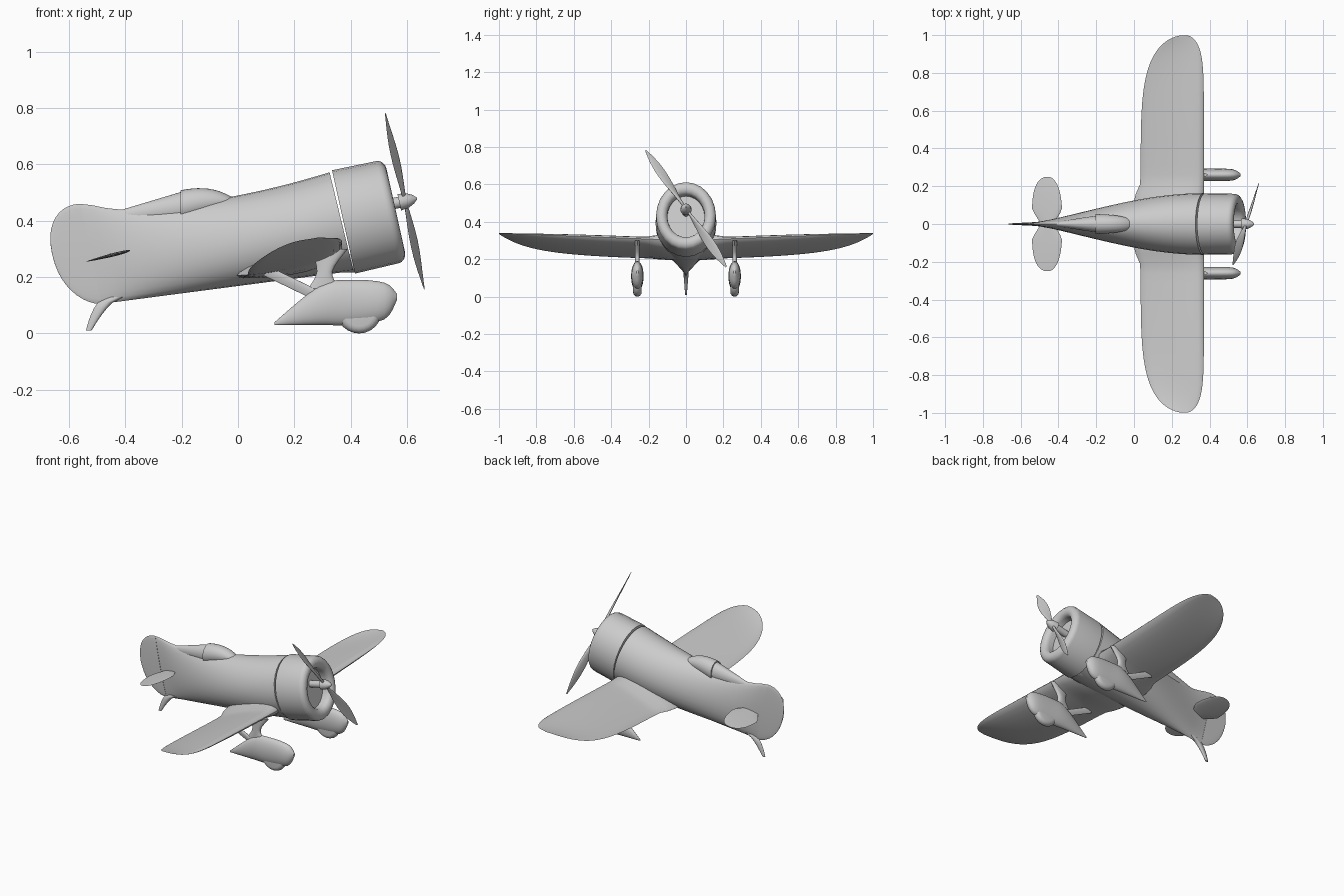
import bpy
import bmesh
from math import sin, cos, pi, exp, radians, sqrt
from mathutils import Vector

if "Cube" in bpy.data.objects:
    bpy.data.objects.remove(bpy.data.objects["Cube"], do_unlink=True)

shade = (0.6, 0.6, 0.6, 1)
grey = bpy.data.materials.new("light_grey")
grey.use_nodes = True
grey.diffuse_color = shade
grey.node_tree.nodes["Principled BSDF"].inputs["Base Color"].default_value = shade


def steps(count):
    """Even fractions from zero to one."""
    return [i / count for i in range(count + 1)]


def turn(count):
    """Angles around a full circle."""
    return [2 * pi * i / count for i in range(count)]


def smooth(rows, count=4):
    """Fill in rows of numbers with a smooth curve through them."""
    result = []
    for i in range(len(rows) - 1):
        before, after = rows[max(i - 1, 0)], rows[min(i + 2, len(rows) - 1)]
        for t in steps(count)[:-1]:
            row = []
            for p, q, r, s in zip(before, rows[i], rows[i + 1], after):
                bend = (2 * p - 5 * q + 4 * r - s) * t + (3 * q - p - 3 * r + s) * t * t
                row.append(q + (r - p + bend) * t / 2)
            result.append(row)
    return result + [rows[-1]]


def loft(name, rings, angle=40):
    """Skin a list of equal rings and close both ends."""
    bm = bmesh.new()
    loops = [[bm.verts.new(point) for point in ring] for ring in rings]
    for near, far in zip(loops, loops[1:]):
        for i in range(len(near)):
            bm.faces.new((near[i - 1], near[i], far[i], far[i - 1]))
    bm.faces.new(loops[0])
    bm.faces.new(loops[-1])
    bmesh.ops.recalc_face_normals(bm, faces=bm.faces)
    mesh = bpy.data.meshes.new(name)
    bm.to_mesh(mesh)
    bm.free()
    mesh.materials.append(grey)
    part = bpy.data.objects.new(name, mesh)
    bpy.context.collection.objects.link(part)
    bpy.ops.object.select_all(action="DESELECT")
    part.select_set(True)
    bpy.context.view_layer.objects.active = part
    bpy.ops.object.shade_smooth_by_angle(angle=radians(angle))


def hoop(top_x, top_z, low_x, low_z, width, narrow=0, y=0):
    """Egg-shaped section between a top and a bottom point."""
    top, low = Vector((top_x, y, top_z)), Vector((low_x, y, low_z))
    return [low.lerp(top, (1 + cos(a)) / 2) + SIDE * (width * sin(a) * (1 - narrow * cos(a)))
            for a in turn(28)]


def foil(lead, trail, thick, normal):
    """Airfoil section from the leading to the trailing edge."""
    ring = []
    for a in turn(20):
        chord = (1 - cos(a)) / 2
        ring.append(lead.lerp(trail, chord) + normal * (thick * sin(a) * (5 - 3 * chord) / 8))
    return ring


def disc(center, along, wide, tall):
    """Oval section square to the thrust axis."""
    return [center + AXIS * along + RISE * (tall * cos(a)) + SIDE * (wide * sin(a)) for a in turn(24)]


# Thrust axis, tilted nose-up
tilt = radians(12.5)
AXIS = Vector((cos(tilt), 0, sin(tilt)))
RISE = Vector((-sin(tilt), 0, cos(tilt)))
SIDE = Vector((0, 1, 0))
UP = Vector((0, 0, 1))

# Fuselage swelling forward from the knife-edge fin
sections = []
for t in steps(20):
    fin = exp(-(10 * t) ** 2)
    top = 0.435 + 0.137 * t * t + 0.025 * fin
    width = 0.008 + 0.155 * sin(pi / 2 * t ** 1.15)
    sections.append(hoop(0.885 * t - 0.56, top, 0.895 * t - 0.485, 0.105 + 0.117 * t,
                         width, 0.3 * (1 - t) * (1 - fin)))
loft("fuselage", sections)

# Rudder as half an oval behind the slanted hinge line
sections = []
for t in steps(10):
    reach, half = sin(t * pi / 2), max(cos(t * pi / 2), 0.02) ** 0.9
    x = -0.522 - 0.138 * reach
    sections.append(hoop(x - 0.038 * half, 0.282 + 0.178 * half,
                         x + 0.038 * half, 0.282 - 0.178 * half, 0.01 - 0.007 * reach))
loft("rudder", sections)

# Spine fairing and the rounded canopy in front of it
loft("spine", [hoop(0.22 * t - 0.42, 0.437 + 0.066 * t, 0.22 * t - 0.41, 0.39, 0.012 + 0.033 * t)
               for t in steps(4)])
sections = []
for t in steps(10):
    x, top = 0.2 * t - 0.205, 0.508 + 0.04 * t * (1 - t) - 0.035 * t ** 3
    sections.append(hoop(x, top, x, 0.39 + 0.06 * t, 0.01 + 0.042 * sqrt(1 - t * t)))
loft("canopy", sections)

# Cowling with a rolled lip and a recessed front
nose = Vector((0.56, 0, 0.437))
profile = [(-0.19, 0.15), (-0.19, 0.162)]
profile += [(0.03 * sin(pi * t) - 0.03, 0.13 + 0.03 * cos(pi * t)) for t in steps(8)]
profile += [(-0.06, 0.1), (-0.06, 0.05)]
loft("cowling", [disc(nose, along, wide, wide * 1.16) for along, wide in profile])

# Intake under the cowling
loft("belly_intake", [hoop(x, 0.28, x + 0.01, 0.217, 0.03) for x in (0.36, 0.41)])

# Propeller with two twisted blades
hub = Vector((0.592, 0, 0.47))
profile = [(-0.1, 0.02), (-0.02, 0.02), (-0.02, 0.03), (0.01, 0.026), (0.03, 0.016), (0.045, 0.003)]
loft("spinner", [disc(hub, along, wide, wide) for along, wide in profile])
lean = radians(34)
for label, sign in (("upper", 1), ("lower", -1)):
    outward = (RISE * cos(lean) - SIDE * sin(lean)) * sign
    sections = []
    for t in steps(12):
        pitch = radians(45 - 30 * t)
        chord = AXIS.cross(outward) * cos(pitch) + AXIS * sin(pitch)
        half = chord * (0.004 + 0.024 * sin(pi * t ** 1.3))
        middle = hub + outward * (0.385 * t)
        sections.append(foil(middle + half, middle - half, 0.018 - 0.015 * t, chord.cross(outward)))
    loft(label + "_propeller_blade", sections)

# Tail skid, raked backward
sections = []
for t in steps(6):
    x, z = -0.43 - 0.1 * sqrt(t), 0.13 - 0.12 * t
    half = Vector((0.03 - 0.02 * t, 0, 0))
    sections.append(foil(Vector((x, 0, z)) + half, Vector((x, 0, z)) - half, 0.03 - 0.02 * t, SIDE))
loft("tail_skid", sections)

for label, side in (("left", 1), ("right", -1)):
    # Wing with rounded tip, rising trailing edge and root fillet
    sections = []
    for t in steps(28):
        y = 0.05 + 0.949 * sin(t * pi / 2)
        fillet = exp(-(5.5 * y) ** 6)
        lead = Vector((0.27 + 0.1 * sqrt(1 - y ** 12), side * y, 0.3 + 0.04 * y))
        trail = Vector((0.27 - 0.235 * sqrt(1 - y ** 6) - 0.04 * fillet, side * y,
                        0.205 + 0.06 * y * y + 0.07 * y ** 8))
        sections.append(foil(lead, trail, 0.06 * (1 - y ** 4) + 0.05 * fillet, UP))
    loft(label + "_wing", sections, 50)

    # Tailplane, an egg-shaped plate following the slope of the body
    sections = []
    for t in steps(14):
        span = 0.998 * sin(t * pi / 2)
        root = min(1, 0.4 + 2 * span)
        edges = (0.075 * root * sqrt(1 - span ** 3) - 0.455, -0.46 - 0.08 * root * sqrt(1 - span ** 4))
        lead, trail = [Vector((x, side * span / 4, 0.39 + x / 4)) for x in edges]
        sections.append(foil(lead, trail, 0.014 * (1 - span ** 3), UP))
    loft(label + "_tailplane", sections, 50)

    # Teardrop wheel spat: x, top, bottom, half width
    gear = 0.26 * side
    spat = [(0.13, 0.04, 0.03, 0.002), (0.29, 0.17, 0.03, 0.03), (0.4, 0.19, 0.03, 0.033),
            (0.52, 0.18, 0.05, 0.03), (0.565, 0.14, 0.12, 0.006)]
    loft(label + "_wheel_spat", [hoop(x, top, x, low, width, y=gear)
                                 for x, top, low, width in smooth(spat)])

    # Waisted gear leg: height, front, back
    leg = [(0.16, 0.36, 0.25), (0.22, 0.335, 0.28), (0.3, 0.39, 0.26)]
    loft(label + "_gear_leg", [foil(Vector((front, gear, z)), Vector((back, gear, z)), 0.026, SIDE)
                               for z, front, back in smooth(leg)])

    # Slanting brace behind the leg
    slope = Vector((0.01, 0, 0.016))
    ends = [Vector((0.27, gear, 0.14)), Vector((0.1, gear, 0.222))]
    loft(label + "_rear_brace", [foil(end + slope, end - slope, 0.014, SIDE) for end in ends])

    # Wheel with a rounded tread
    axle = Vector((0.43, gear, 0.08))
    sections = []
    for t in steps(8):
        radius = 0.055 + 0.025 * sin(pi * t)
        offset = axle - SIDE * (0.023 * cos(pi * t))
        sections.append([offset + Vector((radius * cos(a), 0, radius * sin(a))) for a in turn(24)])
    loft(label + "_wheel", sections)
